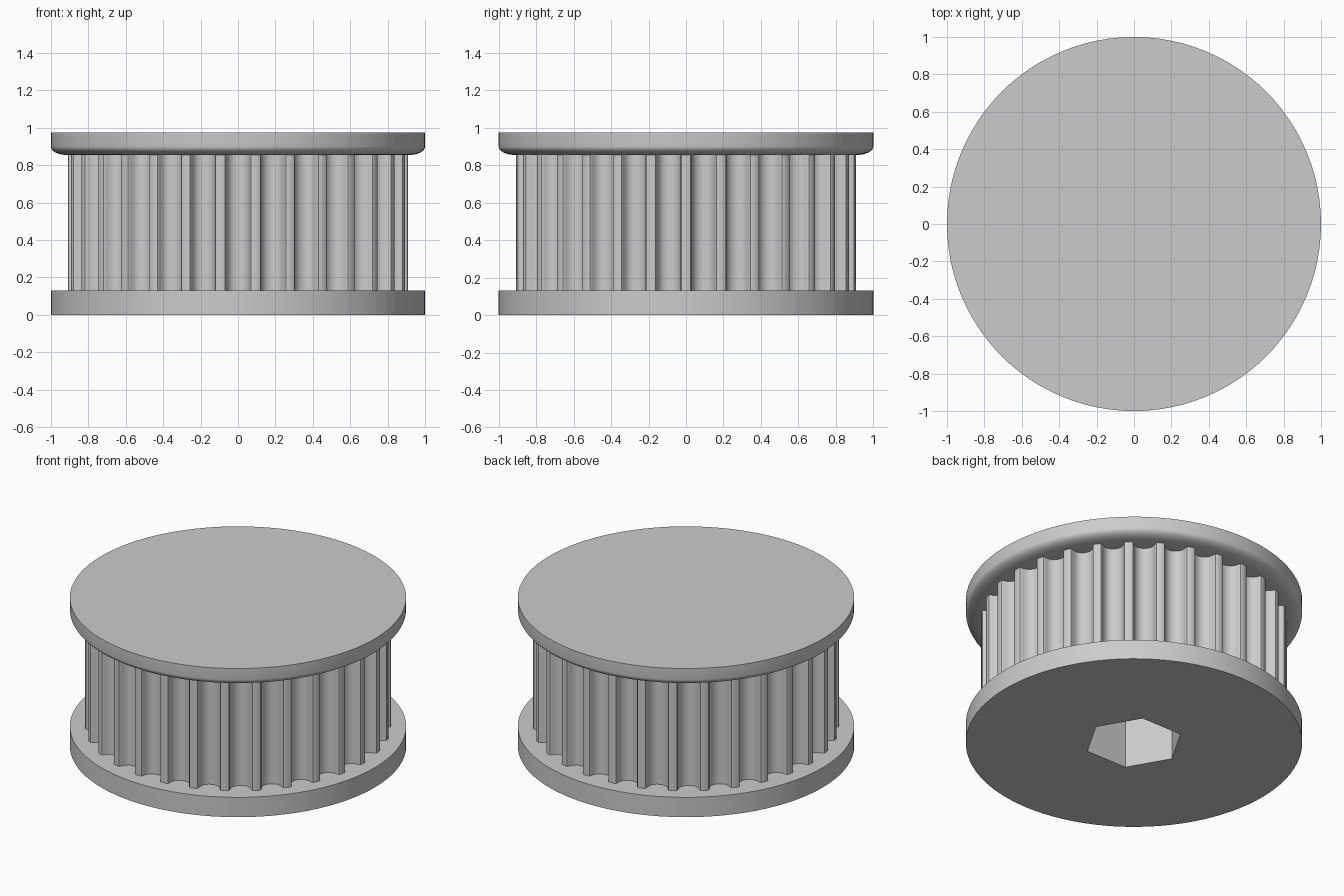
import bpy, bmesh, math
from mathutils import Vector

cube = bpy.data.objects.get("Cube")
if cube:
    bpy.data.objects.remove(cube, do_unlink=True)

TEETH = 30
DRUM_R = 0.91
BASE_TOP, DRUM_TOP, TOP = 0.13, 0.855, 0.975
SEGMENTS = 96

grey = bpy.data.materials.new("machined grey")
grey.use_nodes = True
colour = (0.6, 0.6, 0.6, 1)
grey.diffuse_color = colour
grey.node_tree.nodes["Principled BSDF"].inputs["Base Color"].default_value = colour


def circle(radius, count):
    step = 2 * math.pi / count
    return [(radius * math.cos(i * step), radius * math.sin(i * step)) for i in range(count)]


def loft(name, sections):
    """Closed solid through a list of (outline, z) sections."""
    bm = bmesh.new()
    rings = [[bm.verts.new((x, y, z)) for x, y in outline] for outline, z in sections]
    count = len(rings[0])
    for low, high in zip(rings, rings[1:]):
        for i in range(count):
            j = (i + 1) % count
            bm.faces.new((low[i], low[j], high[j], high[i]))
    bm.faces.new(rings[0][::-1])
    bm.faces.new(rings[-1])
    mesh = bpy.data.meshes.new(name)
    bm.to_mesh(mesh)
    bm.free()
    mesh.materials.append(grey)
    obj = bpy.data.objects.new(name, mesh)
    bpy.context.collection.objects.link(obj)
    return obj


def activate(obj):
    bpy.ops.object.select_all(action='DESELECT')
    obj.select_set(True)
    bpy.context.view_layer.objects.active = obj


# Belt groove: half profile as (half width, depth), from rim to floor
half = [(0.0805, 0), (0.070, 0.0036), (0.0644, 0.0128), (0.0623, 0.0233),
        (0.0589, 0.0336), (0.0543, 0.0434), (0.0486, 0.0528), (0.0386, 0.0624),
        (0.0267, 0.0692), (0.0137, 0.0734), (0, 0.0748)]
groove = [(-w, d) for w, d in half] + [(w, d) for w, d in half[-2::-1]]
rim = math.sqrt(DRUM_R ** 2 - half[0][0] ** 2)

# Drum outline: one groove centred between each pair of teeth
outline = []
for i in range(TEETH):
    angle = 2 * math.pi * (i + 0.5) / TEETH
    out = Vector((math.cos(angle), math.sin(angle)))
    side = Vector((-out.y, out.x))
    outline += [tuple(out * (rim - d) + side * w) for w, d in groove]

disc = circle(1, SEGMENTS)
base_flange = loft("base_flange", [(disc, 0), (disc, BASE_TOP)])
drum = loft("toothed_drum", [(outline, BASE_TOP), (outline, DRUM_TOP)])

# Top flange with a rounded lower edge
sections = []
for k in range(9):
    a = math.pi / 2 * k / 8
    sections.append((circle(0.915 + 0.085 * math.sin(a), SEGMENTS),
                     DRUM_TOP + 0.045 * (1 - math.cos(a))))
top_flange = loft("top_flange", sections + [(disc, TOP)])

# Hexagonal socket, open at the bottom
hexagon = circle(0.294, 6)
cutter = loft("socket_cutter", [(hexagon, -0.1), (hexagon, DRUM_TOP + 0.05)])
cutter.hide_render = True
for part in (base_flange, drum):
    activate(part)
    cut = part.modifiers.new("socket", 'BOOLEAN')
    cut.operation = 'DIFFERENCE'
    cut.solver = 'EXACT'
    cut.object = cutter
    bpy.ops.object.modifier_apply(modifier=cut.name)
bpy.data.objects.remove(cutter, do_unlink=True)

for part in (base_flange, drum, top_flange):
    activate(part)
    bpy.ops.object.shade_smooth_by_angle(angle=math.radians(35))
